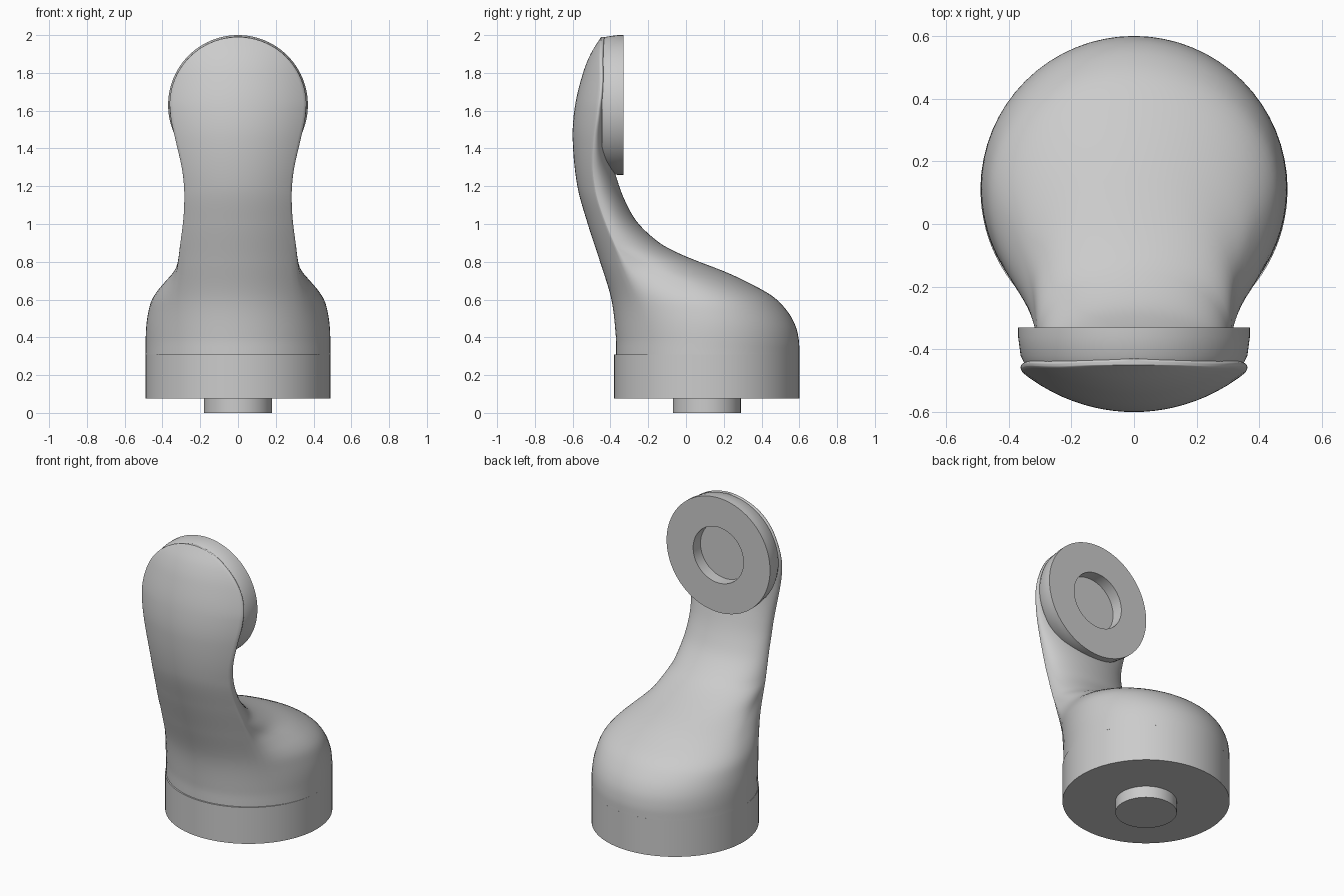
import bpy, bmesh
from math import sin, cos, pi, sqrt, acos, radians

default = bpy.data.objects.get("Cube")
if default:
    bpy.data.objects.remove(default)

grey = bpy.data.materials.new("light_grey")
grey.use_nodes = True
colour = (0.6, 0.6, 0.6, 1)
grey.diffuse_color = colour
grey.node_tree.nodes["Principled BSDF"].inputs["Base Color"].default_value = colour

BASE_R, BASE_Y = 0.49, 0.11      # round foot
DISC_R, DISC_Z = 0.37, 1.63      # upright socket disc
FACE_R = 0.36                    # front face of the disc
PEG_R, PEG_H = 0.18, 0.075


def finish(name, bm, angle):
    bmesh.ops.recalc_face_normals(bm, faces=bm.faces)
    mesh = bpy.data.meshes.new(name)
    bm.to_mesh(mesh)
    bm.free()
    mesh.materials.append(grey)
    obj = bpy.data.objects.new(name, mesh)
    bpy.context.collection.objects.link(obj)
    bpy.ops.object.select_all(action="DESELECT")
    obj.select_set(True)
    bpy.context.view_layer.objects.active = obj
    bpy.ops.object.shade_smooth_by_angle(angle=radians(angle))
    return obj


def skin(bm, rings):
    """Join equal closed rings with quads and cap both ends."""
    rows = [[bm.verts.new(p) for p in ring] for ring in rings]
    for a, b in zip(rows, rows[1:]):
        for i in range(len(a)):
            j = (i + 1) % len(a)
            bm.faces.new((a[i], a[j], b[j], b[i]))
    bm.faces.new(rows[0])
    bm.faces.new(rows[-1])


def lathe(name, profile, place, steps=96):
    """Turn (radius, distance) pairs about an axis set by place."""
    bm = bmesh.new()
    turn = [2 * pi * i / steps for i in range(steps)]
    skin(bm, [[place(r * cos(t), r * sin(t), d) for t in turn] for r, d in profile])
    return finish(name, bm, 30)


def curve(keys, z):
    """Smooth value at height z through (height, value) keys."""
    if z <= keys[0][0]:
        return keys[0][1]
    if z >= keys[-1][0]:
        return keys[-1][1]
    i = max(k for k in range(len(keys) - 1) if keys[k][0] <= z)

    def slope(k):
        a, b = keys[max(k - 1, 0)], keys[min(k + 1, len(keys) - 1)]
        return (b[1] - a[1]) / (b[0] - a[0])

    (z0, v0), (z1, v1) = keys[i], keys[i + 1]
    h = z1 - z0
    t = (z - z0) / h
    s = t * t * (3 - 2 * t)
    return (v0 + (v1 - v0) * s + h * t * (1 - t) ** 2 * slope(i)
            - h * t * t * (1 - t) * slope(i + 1))


# Outlines of the body by height
front = [(.31, -.37), (.4, -.371), (.6, -.395), (.8, -.455), (1, -.52), (1.2, -.575),
         (1.45, -.6), (1.63, -.587), (1.8, -.545), (1.9, -.505), (1.99, -.45)]
back = [(.31, .6), (.38, .598), (.46, .58), (.54, .535), (.62, .455), (.7, .31),
        (.75, .2), (.8, .07), (.85, -.05), (.9, -.14), (1, -.25), (1.1, -.312),
        (1.22, -.36), (1.42, -.412), (1.7, -.415), (1.9, -.42), (1.99, -.43)]
width = [(.31, .35), (.5, .345), (.77, .32), (1, .29), (1.1, .283), (1.2, .284),
         (1.3, .296), (1.45, .33), (1.55, .352), (DISC_Z, FACE_R)]
bulge = [(.31, .14), (.45, .139), (.55, .13), (.6, .118), (.65, .091), (.7, .053),
         (.75, .016), (.79, .003), (.9, .002)]
depth = [(.31, .335), (.5, .345), (.6, .34), (.7, .28), (.78, .13), (.88, .01)]
bow = [(1.2, BASE_R), (DISC_Z, .6)]


def section(z):
    """Bowed front, swelling sides and elliptical back."""
    yf, yb, r = curve(front, z), curve(back, z), curve(bow, z)
    w = curve(width, z)
    if z > DISC_Z:
        w = sqrt(max(FACE_R ** 2 - (z - DISC_Z) ** 2, 0.0001))
    m = w + curve(bulge, z) * min(1, w / .3)
    c = curve(depth, z)
    edge = yf + r - sqrt(r * r - w * w)
    yc, a = edge + c, acos(w / m)
    half = []
    for i in range(11):
        x = w * 0.96 * i / 10
        half.append((x, yf + r - sqrt(r * r - x * x)))
    for i in range(8):
        t = a * 0.93 * (1 - i / 8)
        half.append((m * cos(t), yc - c * sin(t) / sin(a)))
    for i in range(17):
        t = pi / 2 * i / 16
        half.append((m * cos(t) if i < 16 else 0, yc + (yb - yc) * sin(t)))
    ring = half + [(-x, y) for x, y in half[-2:0:-1]]
    return [(x, y, z) for x, y in ring]


# Foot ring, flush below the body
lathe("foot_ring", [(BASE_R, PEG_H), (BASE_R, 0.31)],
      lambda u, v, d: (u, BASE_Y + v, d))

# Peg under the foot
lathe("peg", [(PEG_R, 0), (PEG_R, PEG_H + .01)],
      lambda u, v, d: (u, BASE_Y + v, d), 64)

# Body, sweeping up from the foot to the face of the disc
heights = [.31 + (DISC_Z - .31) * i / 66 for i in range(67)]
heights += [DISC_Z + FACE_R * sin(pi / 2 * i / 24) for i in range(1, 25)]
body = bmesh.new()
skin(body, [section(z) for z in heights])
finish("body", body, 65)

# Socket disc with a round recess in its back
lathe("socket_disc", [(.35, -.445), (.362, -.42), (DISC_R, -.36), (DISC_R, -.33),
                      (PEG_R, -.33), (PEG_R, -.33 - PEG_H)],
      lambda u, v, d: (u, d, DISC_Z + v))
